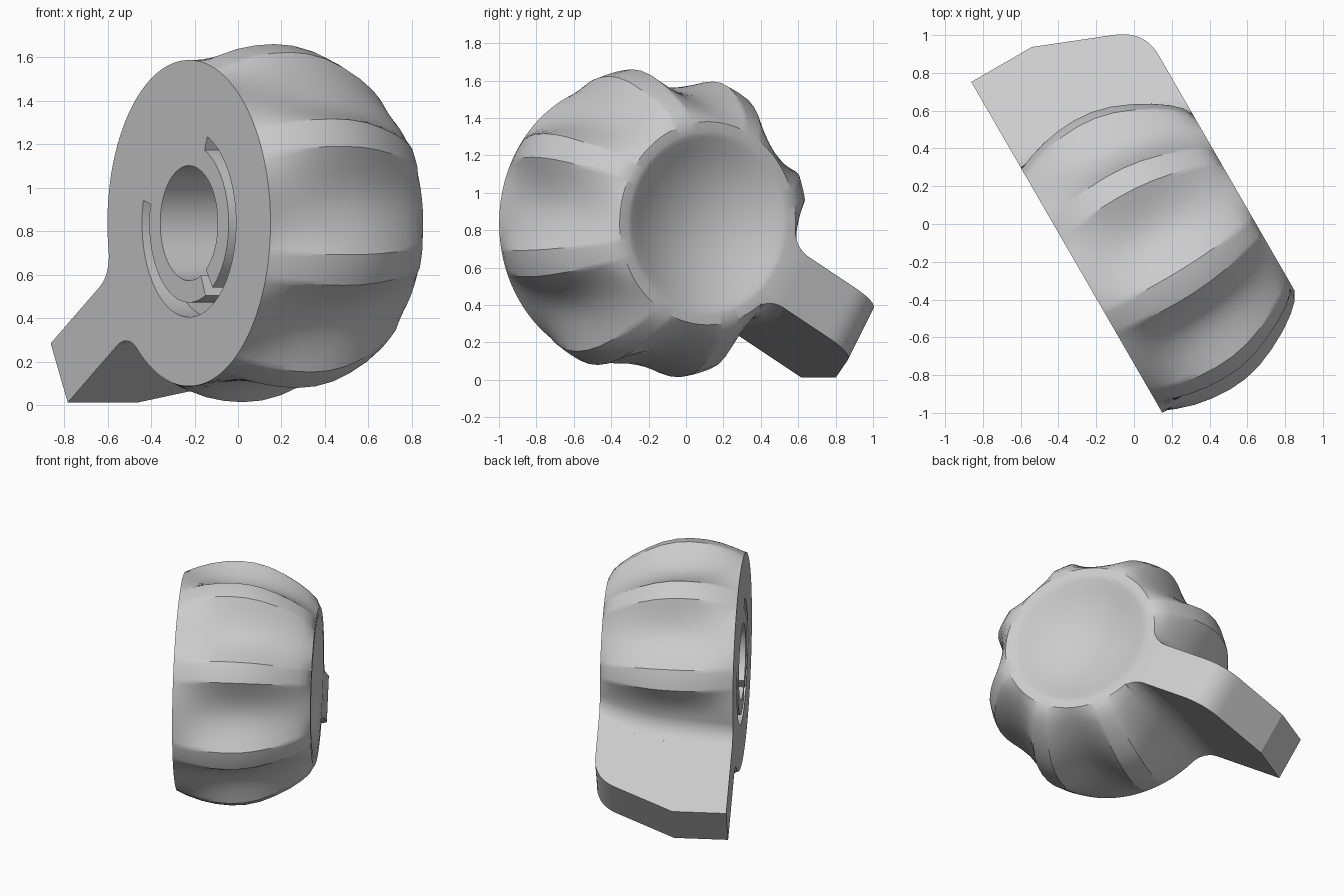
import bpy, bmesh
from math import sin, cos, asin, atan, sqrt, radians, pi
from mathutils import Vector

cube = bpy.data.objects.get("Cube")
if cube:
    bpy.data.objects.remove(cube)

# Local frame: A runs along the knob axis (towards the dish), U sideways
A = Vector((0.866, 0.5, 0))
U = Vector((0.5, -0.866, 0))
CENTRE = U * 0.19 + Vector((0, 0, 0.837))
BACK, FRONT = -0.37, 0.56
LEVER = radians(210)
HALF = 0.157     # lever half width
FILLET = 0.16


def place(a, r, t):
    return CENTRE + A * a + U * (r * cos(t)) + Vector((0, 0, r * sin(t)))


grey = bpy.data.materials.new("light grey")
grey.use_nodes = True
colour = (0.6, 0.6, 0.6, 1)
grey.diffuse_color = colour
grey.node_tree.nodes["Principled BSDF"].inputs["Base Color"].default_value = colour


def make(name, bm):
    bmesh.ops.recalc_face_normals(bm, faces=bm.faces)
    mesh = bpy.data.meshes.new(name)
    bm.to_mesh(mesh)
    bm.free()
    mesh.materials.append(grey)
    ob = bpy.data.objects.new(name, mesh)
    bpy.context.collection.objects.link(ob)
    return ob


def loft(name, rings, closed):
    """Skin rings of points; closed joins the last ring to the first, else caps."""
    bm = bmesh.new()
    rows = [[bm.verts.new(p) for p in ring] for ring in rings]
    pairs = list(zip(rows, rows[1:])) + ([(rows[-1], rows[0])] if closed else [])
    for lo, hi in pairs:
        for i in range(len(lo)):
            j = (i + 1) % len(lo)
            bm.faces.new((lo[i], lo[j], hi[j], hi[i]))
    if not closed:
        bm.faces.new(rows[0])
        bm.faces.new(rows[-1])
    return make(name, bm)


def smooth(ob, angle):
    bpy.ops.object.select_all(action="DESELECT")
    ob.select_set(True)
    bpy.context.view_layer.objects.active = ob
    bpy.ops.object.shade_smooth_by_angle(angle=radians(angle))


# Grip outline: ribs with scallops between them, and a fillet into the lever
def grip_radius(rib, valley, sector, phi):
    f = abs(radians(phi))
    if sector:
        t = min(1, max(0, (abs(phi) - 5) / 17.5))
        return valley + (rib - valley) * (1 - t) ** 2
    d = valley + FILLET
    tangent = asin((HALF + FILLET) / d)
    reach = sqrt(d * d - (HALF + FILLET) ** 2)
    if f >= tangent:
        return valley
    if f <= atan(HALF / reach):
        return reach / cos(f)
    k = tangent - f
    return d * cos(k) - sqrt(max(0, FILLET ** 2 - (d * sin(k)) ** 2))


half_rib = [1.25, 2.5, 3.75, 5, 6.5, 8, 10, 12, 14.5, 17, 20]
rib_steps = [-22.5] + [-p for p in reversed(half_rib)] + [0] + half_rib
lever_steps = [-22.5 + 0.75 * i for i in range(60)]
samples = [(s, p, LEVER + radians(45 * s + p))
           for s in range(8) for p in (rib_steps if s else lever_steps)]

# Axial position, rib radius, scallop radius
stations = [(BACK, .75, .75), (-.3, .78, .742), (-.2, .812, .735), (-.1, .83, .725),
            (0, .836, .715), (.1, .828, .705), (.2, .803, .69), (.3, .76, .665),
            (.4, .705, .632), (.48, .648, .595), (.53, .6, .566), (FRONT, .543, .543)]


def circle(a, r):
    return [place(a, r, t) for _, _, t in samples]


rings = [circle(0.1, 0.264), circle(BACK, 0.264)]
rings += [[place(a, grip_radius(rib, val, s, p), t) for s, p, t in samples]
          for a, rib, val in stations]
# Shallow dish in the front face
rings += [circle(FRONT, 0.49), circle(0.556, 0.475), circle(0.548, 0.455)]
for i in range(1, 9):
    r = 0.455 * (1 - i / 8.2)
    rings.append(circle(0.548 - 0.13 * (1 - (r / 0.455) ** 2), r))
body = loft("knob_body", rings, False)

# Curved slot in the back face, with a short channel to the bore
slot = []
sweep = [(166 + 4 * i, 0.365) for i in range(33)]
sweep += [(294.5, 0.365), (294.6, 0.24), (300, 0.24), (306, 0.24), (306.1, 0.365)]
sweep += [(310 + 3.9 * i, 0.365) for i in range(31)]
for deg, inner in sweep:
    t = radians(deg)
    slot.append([place(a, r, t) for a, r in
                 ((BACK - 0.05, inner), (BACK - 0.05, 0.432),
                  (BACK + 0.12, 0.432), (BACK + 0.12, inner))])
cutter = loft("slot_cutter", slot, False)
cutter.hide_render = True
cut = body.modifiers.new("slot", "BOOLEAN")
cut.object = cutter
cut.operation = "DIFFERENCE"
cut.solver = "EXACT"
smooth(body, 28)
bpy.context.view_layer.objects.active = body
bpy.ops.object.modifier_apply(modifier="slot")
bpy.data.objects.remove(cutter)

# Lever: side profile (reach, axial position) given a constant width
profile = [(0.5, BACK), (1.378, BACK), (1.378, 0)]
p0, p1, p2 = Vector((1.195, 0.40)), Vector((1.125, FRONT)), Vector((0.95, FRONT))
for i in range(13):
    k = i / 12
    q = p0 * (1 - k) ** 2 + p1 * 2 * k * (1 - k) + p2 * k * k
    profile.append((q.x, q.y))
profile.append((0.5, FRONT))
sides = [[place(a, reach, LEVER) + (place(0, side, LEVER + pi / 2) - CENTRE)
          for reach, a in profile] for side in (-HALF, HALF)]
lever = loft("lever", sides, False)
smooth(lever, 20)
